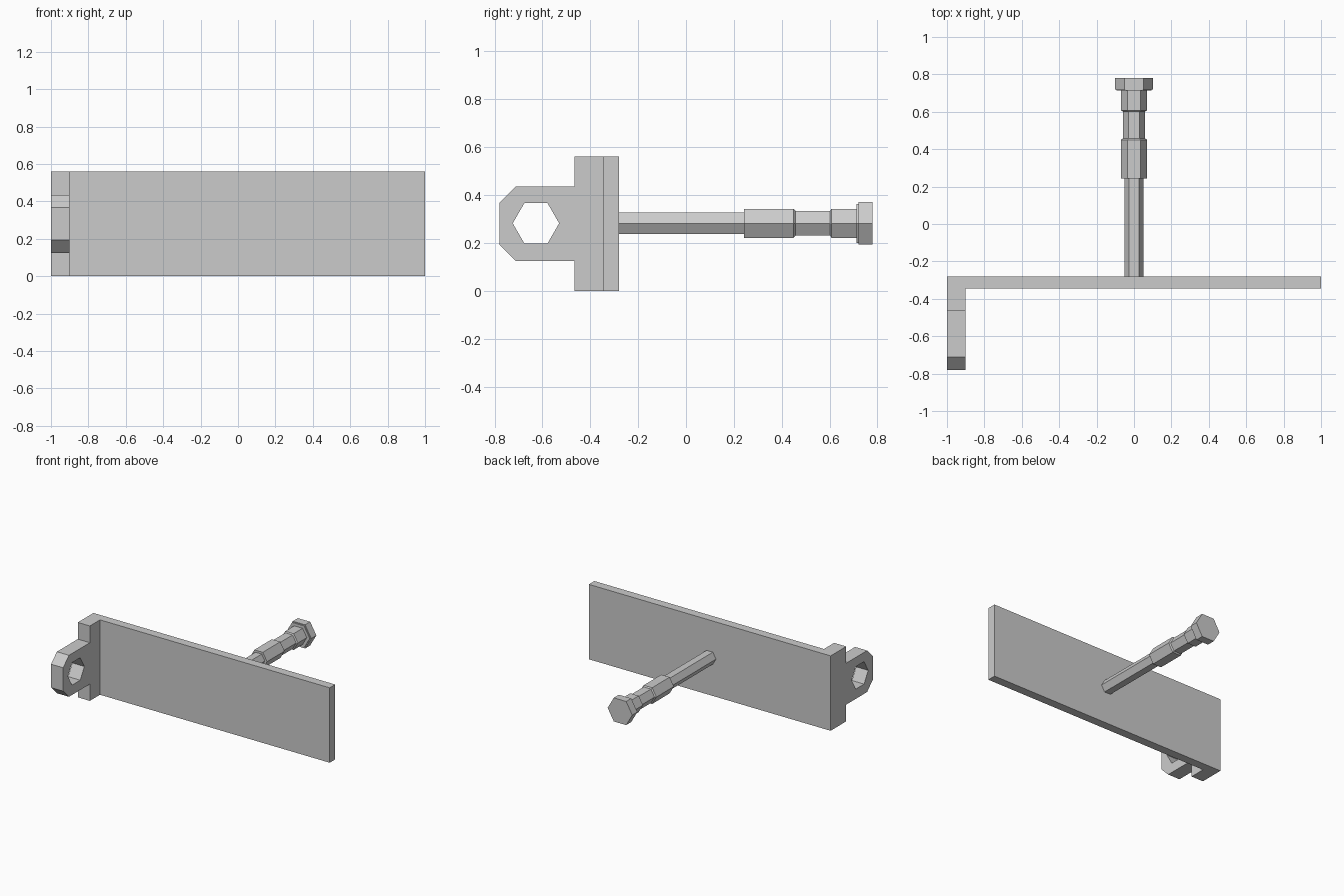
import bpy, bmesh
from math import cos, sin, pi
from mathutils import Vector

if "Cube" in bpy.data.objects:
    bpy.data.objects.remove(bpy.data.objects["Cube"])


def finish(name, bm):
    bmesh.ops.recalc_face_normals(bm, faces=bm.faces)
    mesh = bpy.data.meshes.new(name)
    bm.to_mesh(mesh)
    bm.free()
    obj = bpy.data.objects.new(name, mesh)
    bpy.context.collection.objects.link(obj)
    return obj


def prism(name, loops, place, depth):
    """Fill outline loops (later loops are holes) and extrude by depth."""
    bm = bmesh.new()
    edges = []
    for loop in loops:
        vs = [bm.verts.new(place(a, b)) for a, b in loop]
        edges += [bm.edges.new((v, vs[(i + 1) % len(vs)])) for i, v in enumerate(vs)]
    normal = Vector(depth).normalized()
    bmesh.ops.triangle_fill(bm, edges=edges, use_beauty=True, normal=normal)
    bmesh.ops.dissolve_limit(bm, angle_limit=0.01, verts=bm.verts, edges=bm.edges)
    ext = bmesh.ops.extrude_face_region(bm, geom=bm.faces[:], use_keep_orig=True)
    moved = [g for g in ext["geom"] if isinstance(g, bmesh.types.BMVert)]
    bmesh.ops.translate(bm, verts=moved, vec=depth)
    return finish(name, bm)


def hexagon(a, b, r):
    return [(a + r * cos(i * pi / 3), b + r * sin(i * pi / 3)) for i in range(6)]


CZ = 0.282  # height of the rod and hole axis

# Long plate with the flange turned forward at its left end
plate = [(-1, -0.28), (-1, -0.465), (-0.9, -0.465), (-0.9, -0.345),
         (1, -0.345), (1, -0.28)]
prism("plate", [plate], lambda x, y: (x, y, 0), (0, 0, 0.56))

# Chamfered lug with a hexagonal through hole
lug = [(-0.465, 0.125), (-0.465, 0.435), (-0.712, 0.435), (-0.78, 0.368),
       (-0.78, 0.193), (-0.712, 0.125)]
prism("lug", [lug, hexagon(-0.627, CZ, 0.097)],
      lambda y, z: (-1, y, z), (0.1, 0, 0))

# Hexagonal bolt: (y, radius) steps from the plate to the head
steps = [(-0.28, 0.052), (0.243, 0.052), (0.243, 0.07), (0.45, 0.07),
         (0.457, 0.06), (0.602, 0.06), (0.608, 0.07), (0.713, 0.07),
         (0.713, 0.094), (0.72, 0.094), (0.72, 0.102), (0.78, 0.102)]
bm = bmesh.new()
rings = [[bm.verts.new((x, y, z)) for x, z in hexagon(0, CZ, r)] for y, r in steps]
for a, b in zip(rings, rings[1:]):
    for i in range(6):
        j = (i + 1) % 6
        bm.faces.new((a[i], a[j], b[j], b[i]))
bm.faces.new(rings[0])
bm.faces.new(rings[-1])
finish("bolt", bm)
